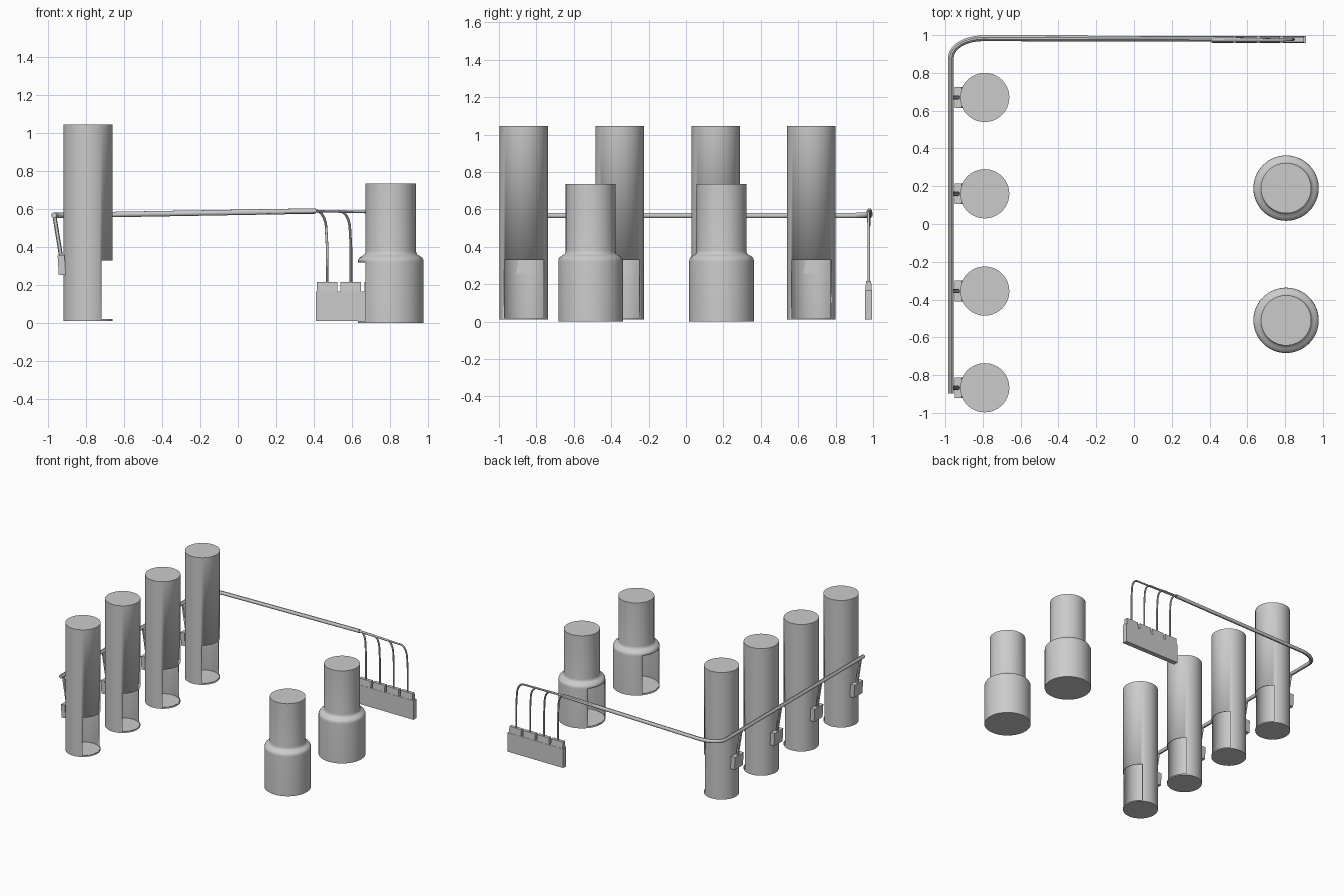
import bpy, bmesh
from math import sin, cos, pi

if "Cube" in bpy.data.objects:
    bpy.data.objects.remove(bpy.data.objects["Cube"])

SEG = 64


def finish(bm, name):
    bmesh.ops.recalc_face_normals(bm, faces=bm.faces[:])
    me = bpy.data.meshes.new(name)
    bm.to_mesh(me)
    bm.free()
    ob = bpy.data.objects.new(name, me)
    bpy.context.collection.objects.link(ob)
    return ob


def smooth(ob):
    bpy.ops.object.select_all(action='DESELECT')
    ob.select_set(True)
    bpy.context.view_layer.objects.active = ob
    bpy.ops.object.shade_smooth_by_angle(angle=pi / 5)


# Hollow round canister with a rectangular opening of 2*half segments in one band
def canister(name, x, y, profile, facing, band, half):
    bm = bmesh.new()
    rings = []
    for r, z in profile:
        rings.append([bm.verts.new((x + r * cos(facing + 2 * pi * i / SEG),
                                    y + r * sin(facing + 2 * pi * i / SEG), z))
                      for i in range(SEG)])
    for k in range(len(rings) - 1):
        for i in range(SEG):
            if k == band and (i < half or i >= SEG - half):
                continue
            j = (i + 1) % SEG
            bm.faces.new((rings[k][i], rings[k][j], rings[k + 1][j], rings[k + 1][i]))
    bm.faces.new(rings[0][::-1])
    bm.faces.new(rings[-1])
    ob = finish(bm, name)
    smooth(ob)
    wall = ob.modifiers.new("wall", 'SOLIDIFY')
    wall.thickness = 0.005
    wall.offset = -1
    return ob


def box(name, centre, size, tilt=0.0, top=1.0):
    bm = bmesh.new()
    bmesh.ops.create_cube(bm, size=1)
    for v in bm.verts:
        s = top if v.co.z > 0 else 1.0
        v.co = (v.co.x * size[0], v.co.y * size[1] * s, v.co.z * size[2])
    ob = finish(bm, name)
    ob.location = centre
    ob.rotation_euler = (0, tilt, 0)
    return ob


def tube(name, pts, radius):
    cu = bpy.data.curves.new(name, 'CURVE')
    cu.dimensions = '3D'
    cu.bevel_depth = radius
    cu.bevel_resolution = 3
    cu.use_fill_caps = True
    sp = cu.splines.new('POLY')
    sp.points.add(len(pts) - 1)
    for p, co in zip(sp.points, pts):
        p.co = (*co, 1)
    ob = bpy.data.objects.new(name, cu)
    bpy.context.collection.objects.link(ob)
    bpy.ops.object.select_all(action='DESELECT')
    ob.select_set(True)
    bpy.context.view_layer.objects.active = ob
    bpy.ops.object.convert(target='MESH')
    smooth(bpy.context.object)


# Tall canisters, each with a plug box and a cable up to the rail
tall = [(0.13, 0.01), (0.13, 0.02), (0.13, 0.33), (0.13, 1.045)]
for n, y in enumerate((0.67, 0.16, -0.355, -0.867), 1):
    canister(f"tall_canister_{n}", -0.79, y, tall, 0, 1, 10)
    box(f"canister_plug_{n}", (-0.929, y, 0.305), (0.036, 0.11, 0.105), -0.06)
    tube(f"canister_cable_{n}", [(-0.967, y, 0.565), (-0.932, y, 0.35)], 0.011)

# Short stepped canisters with a rounded shoulder
short = [(0.173, 0.0), (0.173, 0.01), (0.173, 0.32), (0.172, 0.333), (0.166, 0.344),
         (0.152, 0.353), (0.14, 0.36), (0.135, 0.367), (0.133, 0.38), (0.133, 0.735)]
for n, y in enumerate((0.19, -0.51), 1):
    canister(f"short_canister_{n}", 0.805, y, short, pi, 1, 7)

# Main cable rail with a rounded corner
rail = [(-0.97, -0.897, 0.567), (-0.97, 0.88, 0.567)]
for k in range(1, 11):
    a = pi / 2 * k / 10
    rail.append((-0.80 - 0.17 * cos(a), 0.88 + 0.103 * sin(a), 0.567 + 0.002 * k / 10))
rail.append((0.41, 0.98, 0.59))
tube("cable_rail", rail, 0.015)

# Socket strip with four plugs and the cables that branch from the rail
box("socket_strip", (0.66, 0.976, 0.0875), (0.50, 0.038, 0.155))
for n in range(4):
    px = 0.47 + 0.125 * n
    z0 = 0.592 - 0.003 * n
    y0 = 0.986 - 0.004 * n
    box(f"strip_plug_{n + 1}", (px, 0.976, 0.187), (0.108, 0.036, 0.06), 0, 0.75)
    path = [(0.38, y0, 0.59), (px - 0.06, y0, z0)]
    for k in range(1, 9):
        a = pi / 2 * k / 8
        path.append((px - 0.06 + 0.055 * sin(a), y0 + (0.977 - y0) * k / 8,
                     z0 - 0.10 * (1 - cos(a))))
    path += [(px, 0.977, 0.40), (px, 0.977, 0.20)]
    tube(f"strip_cable_{n + 1}", path, 0.007)
